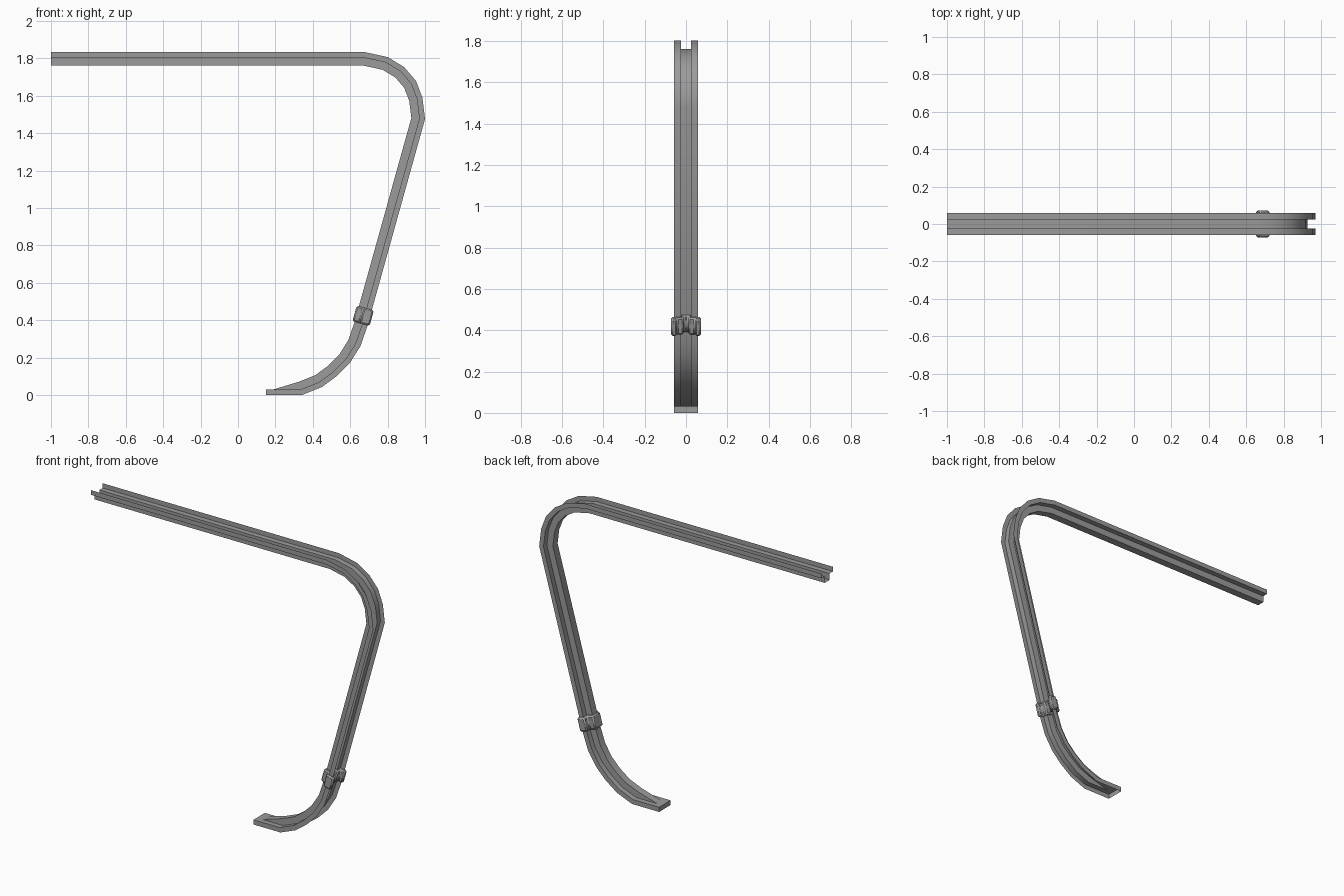
import bpy, bmesh, math
from mathutils import Vector

cube = bpy.data.objects.get("Cube")
if cube:
    bpy.data.objects.remove(cube)

grey = bpy.data.materials.new("steel_grey")
grey.use_nodes = True
COLOUR = (0.33, 0.33, 0.33, 1)
grey.diffuse_color = COLOUR
grey.node_tree.nodes["Principled BSDF"].inputs["Base Color"].default_value = COLOUR


def finish(name, bm):
    """Turn a bmesh into a shaded, coloured object."""
    mesh = bpy.data.meshes.new(name)
    bm.to_mesh(mesh)
    bm.free()
    mesh.materials.append(grey)
    obj = bpy.data.objects.new(name, mesh)
    bpy.context.collection.objects.link(obj)
    bpy.ops.object.select_all(action='DESELECT')
    obj.select_set(True)
    bpy.context.view_layer.objects.active = obj
    bpy.ops.object.shade_smooth_by_angle(angle=math.radians(30))
    return obj


# Outer edge of the bent channel in the XZ plane, from arm end to foot tip
PATH = [Vector(p) for p in [
    (-1, 1.834), (0.675, 1.834), (0.80, 1.807), (0.888, 1.754), (0.952, 1.679),
    (0.986, 1.59), (1.0, 1.476),
    (0.69, 0.363), (0.655, 0.262), (0.598, 0.171), (0.529, 0.102),
    (0.449, 0.043), (0.342, 0), (0.19, 0), (0.15, 0)]]
HALF, WEB = 0.058, 0.024      # half widths of channel and web
LIP, DEPTH = 0.03, 0.072      # lip height and full depth


def inward(i):
    """Mitred normal at a path point, pointing inside the bend."""
    dirs = []
    if i > 0:
        dirs.append((PATH[i] - PATH[i - 1]).normalized())
    if i < len(PATH) - 1:
        dirs.append((PATH[i + 1] - PATH[i]).normalized())
    normals = [Vector((d.y, -d.x)) for d in dirs]
    mid = sum(normals, Vector((0, 0))).normalized()
    return mid / mid.dot(normals[0])


# Hat-section sheet channel: lips, flanges and a recessed web
bm = bmesh.new()
rings = []
for i, p in enumerate(PATH):
    n = inward(i)
    web = LIP if i >= len(PATH) - 2 else DEPTH   # web flattens into the foot
    half = [(HALF, 0), (HALF, LIP), (WEB, LIP), (WEB, web)]
    section = [(-y, d) for y, d in half] + half[::-1]
    rings.append([bm.verts.new((p.x + n.x * d, y, p.y + n.y * d)) for y, d in section])
for a, b in zip(rings, rings[1:]):
    for j in range(len(a) - 1):
        bm.faces.new((a[j], a[j + 1], b[j + 1], b[j]))
# Closed foot tip
tip = rings[-1]
bm.faces.new((tip[0], tip[1], tip[2], tip[5], tip[6], tip[7]))
bmesh.ops.remove_doubles(bm, verts=bm.verts, dist=0.0001)
bmesh.ops.recalc_face_normals(bm, faces=bm.faces)
finish("bent_channel", bm)

# Clamp collar following the hat section, around the foot of the leg
bm = bmesh.new()
half = [(0.072, -0.011), (0.072, 0.044), (0.040, 0.044), (0.040, 0.084)]
inner = [(0.011, 0.059), (0.011, 0.016), (0.044, 0.016), (0.044, -0.011)]
right = half + [(-y, d) for y, d in half[::-1]]
left = [(-y, d) for y, d in inner[::-1]] + inner
section = right + left
along = (PATH[7] - PATH[6]).normalized()
n = Vector((along.y, -along.x))
centre = PATH[7] - along * 0.053
ends = []
for t in (-0.043, 0.043):
    ends.append([bm.verts.new((centre.x + n.x * d + along.x * t, y,
                               centre.y + n.y * d + along.y * t)) for y, d in section])
count = len(section)
for j in range(count):
    k = (j + 1) % count
    bm.faces.new((ends[0][j], ends[0][k], ends[1][k], ends[1][j]))
bm.faces.new(ends[0][::-1])
bm.faces.new(ends[1])
bmesh.ops.recalc_face_normals(bm, faces=bm.faces)
collar = finish("clamp_collar", bm)
bevel = collar.modifiers.new("chamfer", 'BEVEL')
bevel.width = 0.008
bevel.segments = 1
